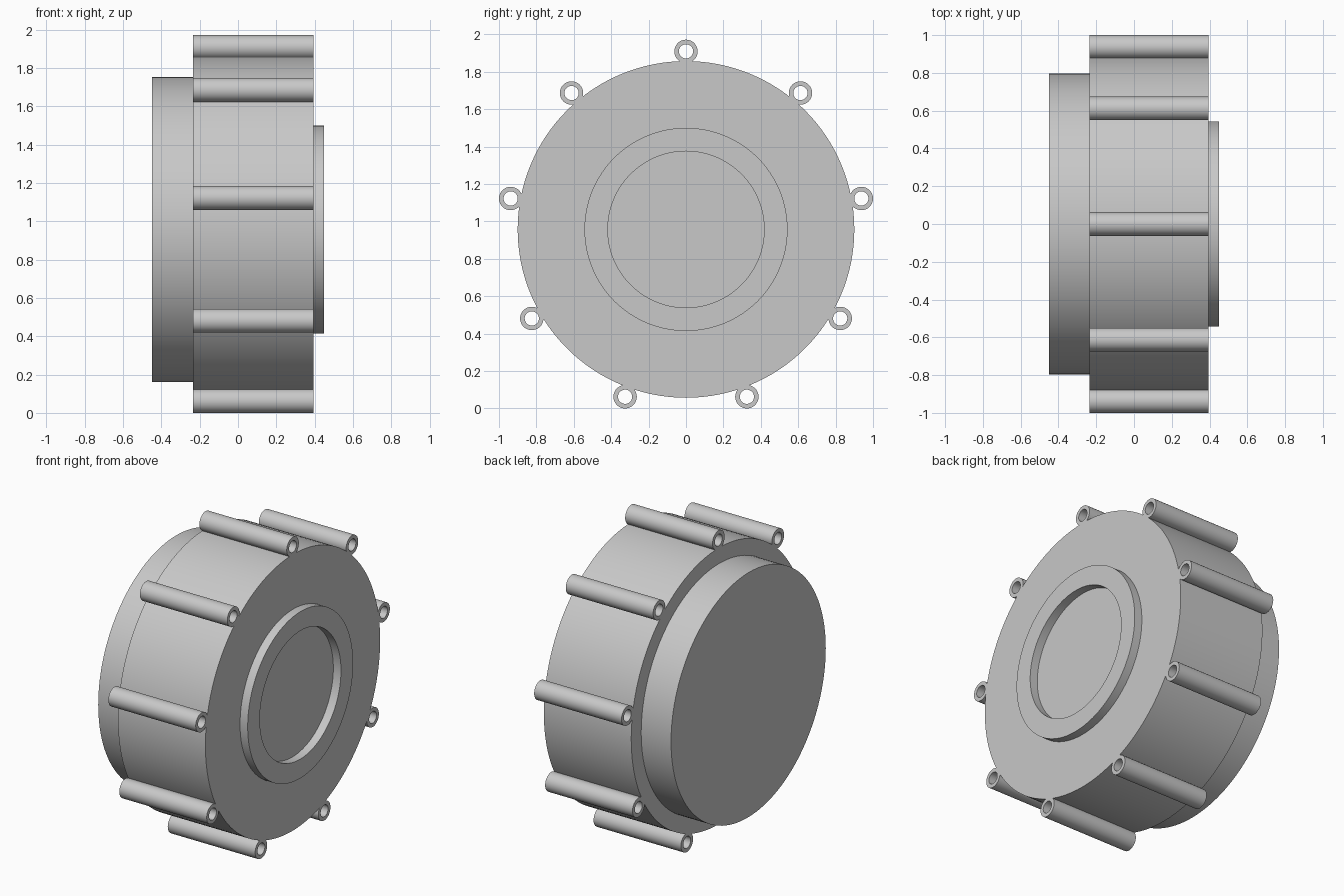
import bpy
import bmesh
from math import pi, sin, cos, radians
from mathutils import Vector

cube = bpy.data.objects.get("Cube")
if cube:
    bpy.data.objects.remove(cube, do_unlink=True)

# Single plain grey material
GREY = (0.58, 0.58, 0.58, 1.0)
grey = bpy.data.materials.new("plain_grey")
grey.use_nodes = True
grey.diffuse_color = GREY
grey.node_tree.nodes["Principled BSDF"].inputs["Base Color"].default_value = GREY

AXIS_Z = 0.957          # height of the housing's axis
FRONT, BACK = 0.395, -0.235


def lathe(name, profile, segments, y=0.0, z=AXIS_Z):
    """Revolve a closed (x, radius) profile around an axis parallel to x."""
    bm = bmesh.new()
    verts = [bm.verts.new((x, 0, r)) for x, r in profile]
    edges = [bm.edges.new((a, b)) for a, b in zip(verts, verts[1:] + verts[:1])
             if a.co.z > 0 or b.co.z > 0]
    bmesh.ops.spin(bm, geom=verts + edges, cent=(0, 0, 0), axis=(1, 0, 0),
                   angle=2 * pi, steps=segments, use_merge=False)
    bmesh.ops.remove_doubles(bm, verts=bm.verts, dist=0.0001)
    bmesh.ops.recalc_face_normals(bm, faces=bm.faces)
    mesh = bpy.data.meshes.new(name)
    bm.to_mesh(mesh)
    bm.free()
    mesh.materials.append(grey)
    obj = bpy.data.objects.new(name, mesh)
    obj.location = Vector((0, y, z))
    bpy.context.collection.objects.link(obj)
    bpy.ops.object.select_all(action="DESELECT")
    obj.select_set(True)
    bpy.context.view_layer.objects.active = obj
    bpy.ops.object.shade_smooth_by_angle(angle=radians(30))
    return obj


def solid(x0, x1, r):
    return [(x0, 0), (x0, r), (x1, r), (x1, 0)]


def hollow(x0, x1, r_out, r_in):
    return [(x0, r_in), (x0, r_out), (x1, r_out), (x1, r_in)]


# Main housing, narrower drum behind it, and raised ring on its face
lathe("main_housing", solid(BACK, FRONT, 0.9), 128)
lathe("rear_drum", solid(-0.45, BACK + 0.02, 0.797), 128)
lathe("face_ring", hollow(FRONT - 0.01, 0.45, 0.543, 0.418), 128)

# Nine bolt tubes spaced evenly around the rim, the first at the top
TUBES = 9
for i in range(TUBES):
    a = 2 * pi * i / TUBES
    lathe(f"bolt_tube_{i + 1}", hollow(BACK, FRONT, 0.0625, 0.038), 40,
          y=0.952 * sin(a), z=AXIS_Z + 0.952 * cos(a))
